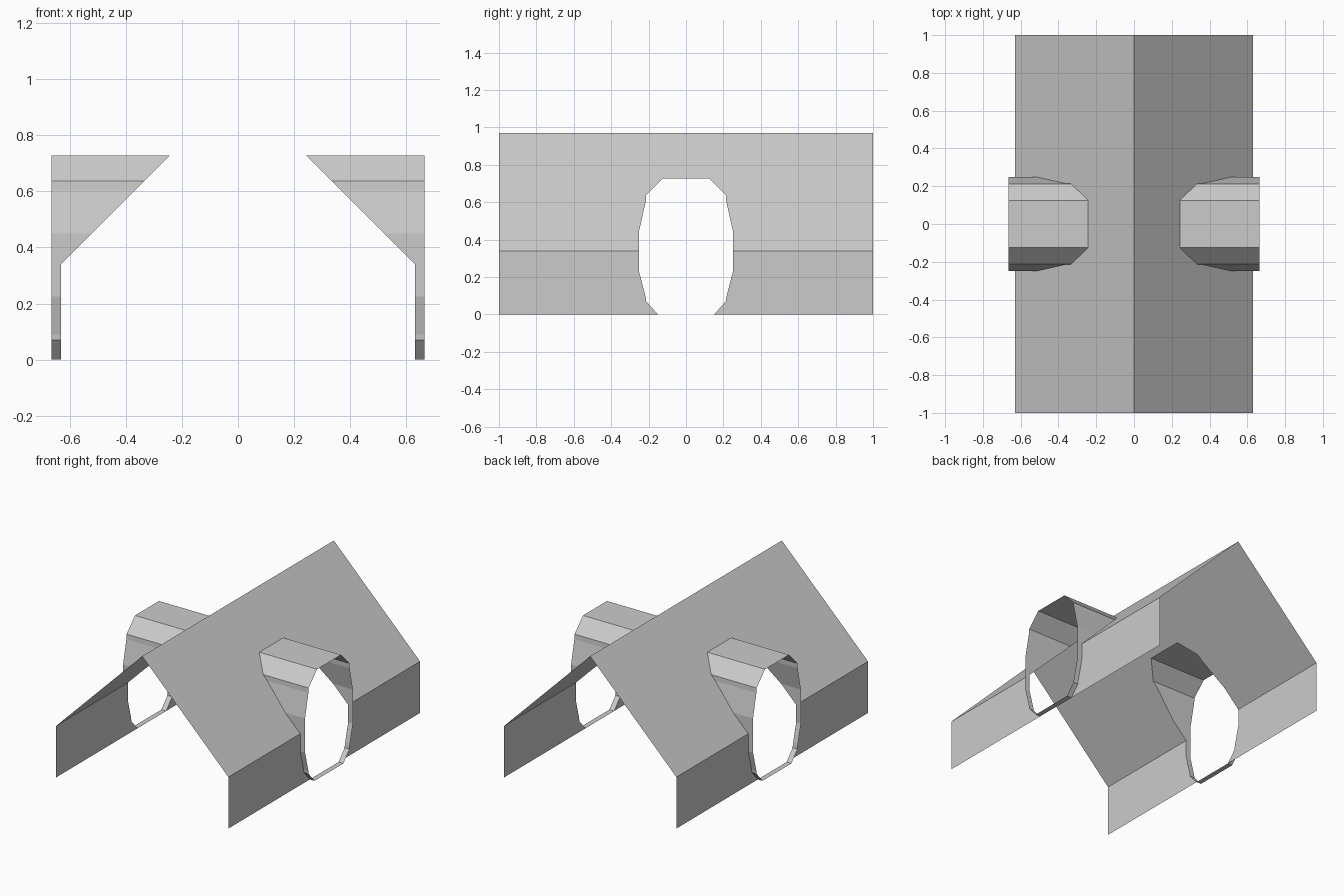
import bpy
import bmesh

cube = bpy.data.objects.get("Cube")
if cube:
    bpy.data.objects.remove(cube, do_unlink=True)

WALL_X, EAVE_Z, RIDGE_Z = 0.63, 0.34, 0.97
HALF_LENGTH, TUNNEL_X = 1.0, 0.665

grey = bpy.data.materials.new("light_grey")
grey.use_nodes = True
colour = (0.6, 0.6, 0.6, 1)
grey.diffuse_color = colour
grey.node_tree.nodes["Principled BSDF"].inputs["Base Color"].default_value = colour

# Right half of the opening (y, z): below the eave, at the eave, above it
lower = [(0.15, 0), (0.213, 0.07), (0.215, 0.09), (0.25, 0.225)]
eave = [(0.25, EAVE_Z)]
upper = [(0.25, 0.45), (0.215, 0.605), (0.213, 0.637), (0.125, 0.727)]


def mirrored(points):
    return [(-y, z) for y, z in reversed(points)]


def shell_x(z):
    """Distance of the wall or roof slope from the middle at height z."""
    return min(WALL_X, RIDGE_Z - z)


def on_shell(points):
    return [(shell_x(z), y, z) for y, z in points]


def make_part(name, polygons, side):
    bm = bmesh.new()
    for polygon in polygons:
        verts = [bm.verts.new((side * x, y, z)) for x, y, z in polygon]
        bm.faces.new(verts if side > 0 else verts[::-1])
    bmesh.ops.remove_doubles(bm, verts=bm.verts, dist=0.0005)
    mesh = bpy.data.meshes.new(name)
    bm.to_mesh(mesh)
    bm.free()
    mesh.materials.append(grey)
    obj = bpy.data.objects.new(name, mesh)
    bpy.context.collection.objects.link(obj)


for label, side in (("left", 1), ("right", -1)):
    # Sloping roof sheet, notched around the opening
    arch = eave + upper
    roof = ([(-HALF_LENGTH, EAVE_Z)] + mirrored(arch)[::-1] + arch[::-1]
            + [(HALF_LENGTH, EAVE_Z), (HALF_LENGTH, RIDGE_Z), (-HALF_LENGTH, RIDGE_Z)])
    # mirrored() runs top to bottom, so reversing it climbs the far jamb
    roof = ([(-HALF_LENGTH, EAVE_Z)] + [(-y, z) for y, z in arch] + arch[::-1]
            + roof[-3:])
    make_part(label + "_roof", [on_shell(roof)], side)

    # Low wall sheets on both sides of the opening
    jamb = lower + eave
    wall = [(HALF_LENGTH, 0), (HALF_LENGTH, EAVE_Z)] + jamb[::-1]
    make_part(label + "_walls", [on_shell(wall), on_shell(mirrored(wall))], side)

    # Tunnel lining running from the shell out past the wall
    half = lower + eave + upper
    ring = half + mirrored(half)
    lining = []
    for a, b in zip(ring, ring[1:] + ring[:1]):
        lining.append(on_shell([a, b]) + [(TUNNEL_X, *b), (TUNNEL_X, *a)])
    make_part(label + "_tunnel", lining, side)
